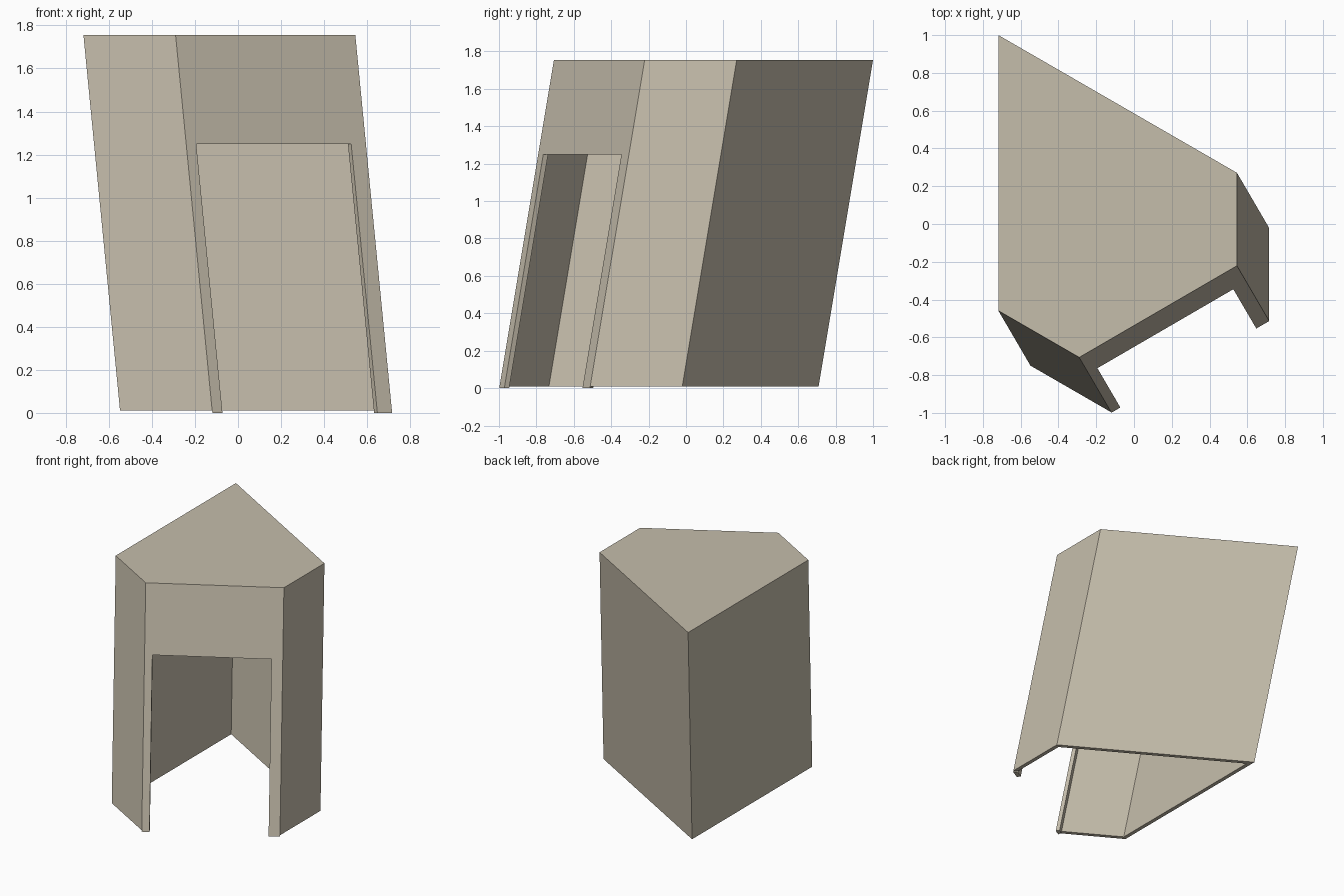
import bpy
from mathutils import Vector

if "Cube" in bpy.data.objects:
    bpy.data.objects.remove(bpy.data.objects["Cube"])

# Plan of the hut at its base (counter-clockwise), leaning up and back
PLAN = [Vector(p) for p in [(0.715, -0.512), (0.715, -0.02), (-0.548, 0.709),
                            (-0.548, -0.75), (-0.12, -0.997)]]
LEAN = Vector((-0.17, 0.291))
Z0, Z1, WALL = 0.01, 1.755, 0.03
STRIP_Z, CEIL_Z, DOOR_Z = 1.745, 1.725, 1.248

stone = bpy.data.materials.new("warm grey")
stone.diffuse_color = (0.56, 0.51, 0.41, 1)
stone.use_nodes = True
stone.node_tree.nodes["Principled BSDF"].inputs["Base Color"].default_value = stone.diffuse_color


def inset(plan, d):
    # move every side inwards by d, with mitred corners
    out = []
    for i, p in enumerate(plan):
        a = (p - plan[i - 1]).normalized()
        b = (plan[(i + 1) % len(plan)] - p).normalized()
        na, nb = Vector((-a.y, a.x)), Vector((-b.y, b.x))
        out.append(p + (na + nb) * d / (1 + na.dot(nb)))
    return out


def at(p, z):
    q = p + LEAN * (z - Z0) / (Z1 - Z0)
    return (q.x, q.y, z)


def make(name, faces):
    verts = [v for f in faces for v in f]
    idx, k = [], 0
    for f in faces:
        idx.append(range(k, k + len(f)))
        k += len(f)
    me = bpy.data.meshes.new(name)
    me.from_pydata(verts, [], [list(f) for f in idx])
    import bmesh
    bm = bmesh.new()
    bm.from_mesh(me)
    bmesh.ops.remove_doubles(bm, verts=bm.verts, dist=1e-5)
    bm.to_mesh(me)
    bm.free()
    me.materials.append(stone)
    ob = bpy.data.objects.new(name, me)
    bpy.context.collection.objects.link(ob)
    return ob


outer, inner = PLAN, inset(PLAN, WALL)

# Shell: four walls and the roof
faces = [[at(p, Z1) for p in outer], [at(p, CEIL_Z) for p in reversed(inner)]]
for i in range(4):
    p, q, r, s = outer[i], outer[i + 1], inner[i + 1], inner[i]
    faces.append([at(p, Z0), at(q, Z0), at(q, Z1), at(p, Z1)])
    faces.append([at(r, Z0), at(s, Z0), at(s, CEIL_Z), at(r, CEIL_Z)])
    faces.append([at(q, Z0), at(p, Z0), at(s, Z0), at(r, Z0)])
faces.append([at(outer[4], STRIP_Z), at(outer[0], STRIP_Z),
              at(outer[0], Z1), at(outer[4], Z1)])
make("walls_and_roof", faces)

# Front panel with doorway, set slightly lower than the shell
L, R = outer[4], outer[0]
along = (R - L).normalized()
back = Vector((-along.y, along.x)) * WALL
dl, dr = L + (R - L) * 0.056, L + (R - L) * 0.918
outline = [(L, inner[4], 0), (dl, dl + back, 0), (dl, dl + back, DOOR_Z),
           (dr, dr + back, DOOR_Z), (dr, dr + back, 0), (R, inner[0], 0),
           (R, inner[0], STRIP_Z), (L, inner[4], STRIP_Z)]
front = [at(f, z) for f, b, z in outline]
rear = [at(b, z) for f, b, z in outline]
faces = [front, rear[::-1]]
for i in range(8):
    j = (i + 1) % 8
    faces.append([front[j], front[i], rear[i], rear[j]])
make("front_doorway_panel", faces)
